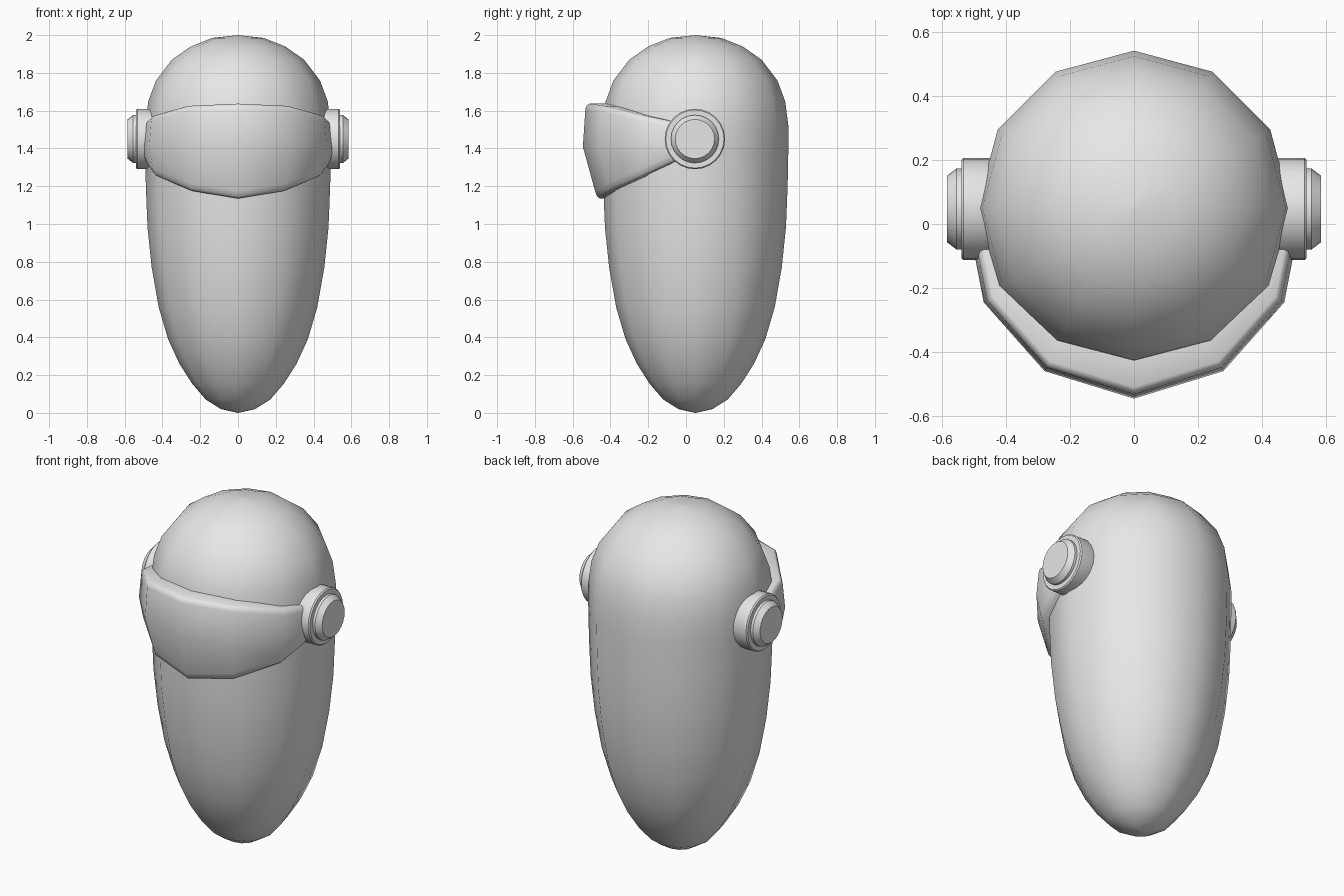
import bpy, bmesh, math

old = bpy.data.objects.get("Cube")
if old:
    bpy.data.objects.remove(old, do_unlink=True)

grey = bpy.data.materials.new("plain grey")
grey.use_nodes = True
colour = (0.8, 0.8, 0.8, 1)
grey.diffuse_color = colour
grey.node_tree.nodes["Principled BSDF"].inputs["Base Color"].default_value = colour

CENTRE_Y = 0.05


def finish(name, bm, angle):
    bmesh.ops.remove_doubles(bm, verts=bm.verts, dist=0.0005)
    bmesh.ops.recalc_face_normals(bm, faces=bm.faces)
    mesh = bpy.data.meshes.new(name)
    bm.to_mesh(mesh)
    bm.free()
    mesh.materials.append(grey)
    ob = bpy.data.objects.new(name, mesh)
    bpy.context.collection.objects.link(ob)
    bpy.ops.object.select_all(action='DESELECT')
    ob.select_set(True)
    bpy.context.view_layer.objects.active = ob
    bpy.ops.object.shade_smooth_by_angle(angle=math.radians(angle))
    return ob


def lathe(name, profile, sides, place, angle):
    """Turn (radius, height) points; place maps (a, b, height) to a position."""
    bm = bmesh.new()
    rings = []
    for r, h in profile:
        ring = []
        for i in range(sides):
            t = math.tau * i / sides
            ring.append(bm.verts.new(place(r * math.sin(t), r * math.cos(t), h)))
        rings.append(ring)
    for low, high in zip(rings, rings[1:]):
        for i in range(sides):
            j = (i + 1) % sides
            bm.faces.new((low[i], low[j], high[j], high[i]))
    bm.faces.new(rings[0])
    bm.faces.new(rings[-1])
    return finish(name, bm, angle)


# Tapered capsule body
body = [(0.002, 0), (0.09, 0.02), (0.17, 0.07), (0.243, 0.155), (0.31, 0.26),
        (0.37, 0.39), (0.42, 0.56), (0.457, 0.77), (0.479, 0.98), (0.488, 1.2),
        (0.492, 1.4), (0.492, 1.52), (0.475, 1.65), (0.434, 1.76), (0.35, 1.87),
        (0.25, 1.94), (0.137, 1.985), (0.002, 2.0)]
lathe("body", body, 12, lambda a, b, h: (a, b + CENTRE_Y, h), 60)

# Round ear pieces, a disc with a chamfered cap on each side
disc = [(0.152, 0.42), (0.16, 0.45), (0.16, 0.533), (0.154, 0.54)]
cap = [(0.127, 0.53), (0.127, 0.555), (0.104, 0.585)]
for side, s in (("left", 1), ("right", -1)):
    def place(a, b, h, s=s):
        return (s * h, a + CENTRE_Y - 0.003, b + 1.45)
    lathe(side + "_ear_disc", disc, 24, place, 30)
    lathe(side + "_ear_cap", cap, 24, place, 30)

# Visor: columns of (x, y, top, bottom, lower inset), mirrored across the middle
half = [(0.28, -0.46, 1.625, 1.175, 0.895), (0.47, -0.245, 1.575, 1.255, 0.95),
        (0.5, -0.09, 1.545, 1.32, 0.98), (0.502, 0.01, 1.525, 1.36, 0.985)]
columns = [(-c[0],) + c[1:] for c in reversed(half)]
columns += [(0, -0.546, 1.637, 1.135, 0.88)] + half

bm = bmesh.new()
sections = []
for x, y, top, bottom, inset in columns:
    loop = [(0.78, top), (0.94, top), (0.965, top - 0.008), (0.978, top - 0.03),
            (1.0, 1.41), (inset + 0.012, bottom + 0.04), (inset - 0.005, bottom + 0.012),
            (inset - 0.03, bottom), (0.74, bottom)]
    sections.append([bm.verts.new((x * k, CENTRE_Y + (y - CENTRE_Y) * k, z)) for k, z in loop])
for a, b in zip(sections, sections[1:]):
    for i in range(len(a)):
        j = (i + 1) % len(a)
        bm.faces.new((a[i], a[j], b[j], b[i]))
bm.faces.new(sections[0])
bm.faces.new(sections[-1])
finish("visor", bm, 50)
